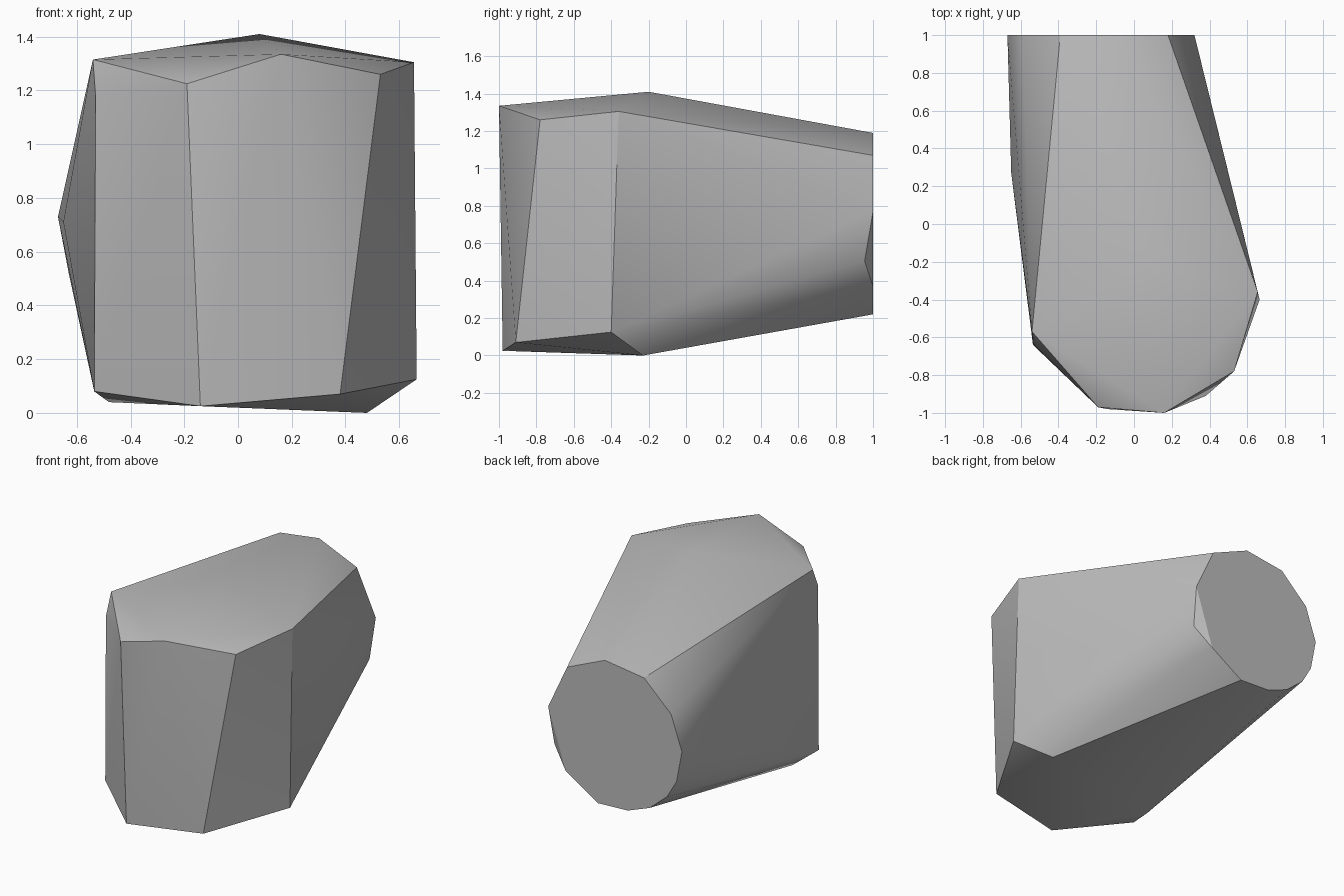
import bpy
import bmesh
import math

default_cube = bpy.data.objects.get("Cube")
if default_cube:
    bpy.data.objects.remove(default_cube, do_unlink=True)


def flat_material(name, value):
    material = bpy.data.materials.new(name)
    material.use_nodes = True
    colour = (value, value, value, 1)
    material.diffuse_color = colour
    material.node_tree.nodes["Principled BSDF"].inputs["Base Color"].default_value = colour
    return material


# Rounded end cap, an (x, z) profile on the back plane
end_cap = [(.18, 1.07), (-.10, 1.19), (-.39, 1.15), (-.59, .96), (-.67, .73),
           (-.63, .52), (-.56, .40), (-.43, .29), (-.27, .23), (-.05, .22),
           (.19, .37), (.32, .77)]

# Upper rim of the broad front, right to left, with its peak
crown = [(-.54, -.57, 1.315), (-.53, -.64, 1.18), (-.19, -.97, 1.225),
         (.16, -1, 1.335), (.53, -.78, 1.26), (.655, -.36, 1.305), (.08, -.2, 1.41)]

# Lower rim and underside corners
base = [(-.535, -.64, .08), (-.14, -.98, .025), (.38, -.91, .07),
        (.665, -.40, .125), (.48, -.23, 0), (-.48, -.44, .04)]

# Chipped cap corner and the slight bulge of the side
corners = [(.305, .955, .505), (-.65, .27, .71)]


def build_hull(name, points, material):
    """Wrap the corner points in a convex skin and shade it by angle."""
    bm = bmesh.new()
    for point in points:
        bm.verts.new(point)
    hull = bmesh.ops.convex_hull(bm, input=bm.verts[:])
    unused = [v for v in hull["geom_interior"] if isinstance(v, bmesh.types.BMVert)]
    if unused:
        bmesh.ops.delete(bm, geom=unused, context="VERTS")
    bmesh.ops.dissolve_limit(bm, angle_limit=math.radians(1),
                             verts=bm.verts[:], edges=bm.edges[:])
    bmesh.ops.recalc_face_normals(bm, faces=bm.faces[:])
    mesh = bpy.data.meshes.new(name)
    bm.to_mesh(mesh)
    bm.free()
    mesh.materials.append(material)
    part = bpy.data.objects.new(name, mesh)
    bpy.context.collection.objects.link(part)
    bpy.ops.object.select_all(action="DESELECT")
    part.select_set(True)
    bpy.context.view_layer.objects.active = part
    bpy.ops.object.shade_smooth_by_angle(angle=math.radians(30))
    return part


stone_grey = flat_material("stone grey", .5)
cap_points = [(x, 1, z) for x, z in end_cap]
build_hull("faceted_boulder", cap_points + crown + base + corners, stone_grey)
